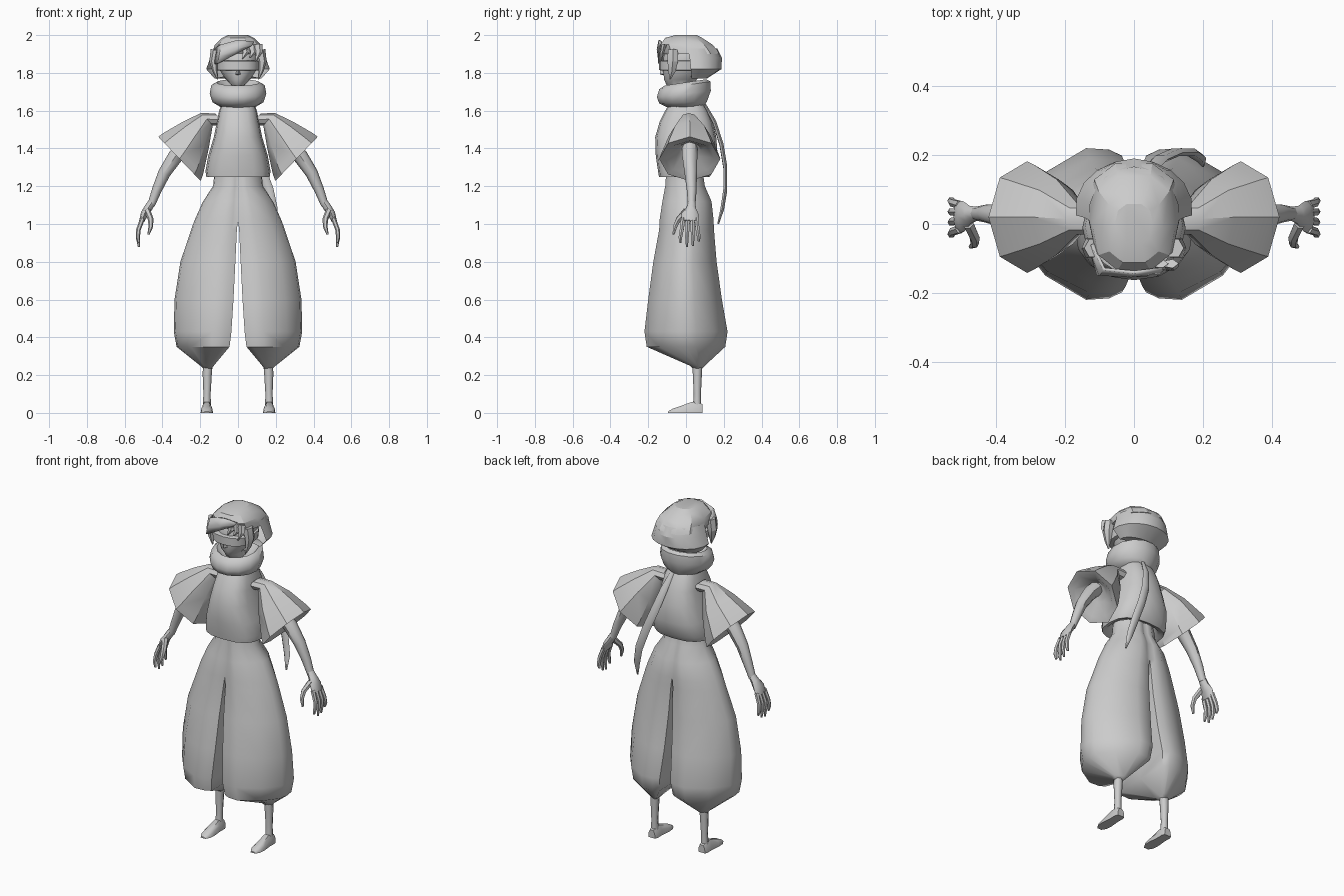
import bpy, bmesh
from math import cos, sin, pi, radians, copysign
from mathutils import Vector


def loft(name, rings, closed=True, caps=True, mirror=False, angle=45, thick=0):
    """Skin a list of equal-length point rings."""
    bm = bmesh.new()
    vs = [[bm.verts.new(p) for p in r] for r in rings]
    n = len(rings[0])
    for a, b in zip(vs, vs[1:]):
        for i in range(n if closed else n - 1):
            j = (i + 1) % n
            bm.faces.new((a[i], a[j], b[j], b[i]))
    if caps and closed:
        bm.faces.new(vs[0])
        bm.faces.new(vs[-1])
    bmesh.ops.recalc_face_normals(bm, faces=bm.faces)
    if mirror:  # drop hidden faces lying on the mirror plane
        inner = [f for f in bm.faces if all(abs(v.co.x) < 1e-4 for v in f.verts)]
        bmesh.ops.delete(bm, geom=inner, context='FACES')
    me = bpy.data.meshes.new(name)
    bm.to_mesh(me)
    bm.free()
    ob = bpy.data.objects.new(name, me)
    bpy.context.collection.objects.link(ob)
    bpy.ops.object.select_all(action='DESELECT')
    ob.select_set(True)
    bpy.context.view_layer.objects.active = ob
    bpy.ops.object.shade_smooth_by_angle(angle=radians(angle))
    if thick:
        ob.modifiers.new("Thickness", 'SOLIDIFY').thickness = thick
    if mirror:
        ob.modifiers.new("Mirror", 'MIRROR')
    return ob


def level(z, rx, yf, yb, tilt=0, n=14, e=1.0, a0=0, a1=360):
    """Horizontal rounded ring from front yf to back yb."""
    pts = []
    count = n if a1 - a0 == 360 else n + 1
    for i in range(count):
        a = radians(a0 + (a1 - a0) * i / n)
        c, s = cos(a), sin(a)
        y = copysign(abs(s) ** e, s)
        y = (yf + yb) / 2 + y * (yb - yf) / 2
        pts.append((copysign(abs(c) ** e, c) * rx, y, z + tilt * y))
    return pts


def tube(name, path, n=8, axis=None, **kw):
    """Tube along (x, y, z, radius in side plane, radius in y)."""
    ps = [Vector(p[:3]) for p in path]
    rings = []
    for i, p in enumerate(path):
        t = Vector(axis) if axis else ps[min(i + 1, len(ps) - 1)] - ps[max(i - 1, 0)]
        u = t.cross(Vector((0, 1, 0))).normalized()
        v = u.cross(t).normalized()
        ru, rv = p[3], p[-1]
        rings.append([ps[i] + u * ru * cos(2 * pi * k / n) + v * rv * sin(2 * pi * k / n)
                      for k in range(n)])
    return loft(name, rings, **kw)


# Baggy trousers: D-shaped half section, mirrored
D = [(0, 0), (0, -.9), (.12, -.98), (.34, -1), (.73, -.68), (.97, -.25), (1, 0),
     (.97, .25), (.73, .68), (.34, 1), (.12, .98), (0, .9)]
legs = [(1.27, 0, .125, -.105, .09), (1.2, 0, .132, -.11, .1), (1.12, 0, .185, -.125, .135),
        (1.02, 0, .23, -.14, .146), (.97, .006, .248, -.142, .148), (.8, .014, .305, -.173, .162),
        (.6, .024, .336, -.2, .19), (.43, .035, .34, -.22, .22), (.35, .045, .325, -.208, .208),
        (.25, .128, .2, .02, .1), (.235, .14, .185, .035, .085)]
loft("trousers", [[(xi + u * (xo - xi), (yf + yb) / 2 + v * (yb - yf) / 2, z) for u, v in D]
                  for z, xi, xo, yf, yb in legs], mirror=True, angle=50)

# Lower legs and feet
tube("lower_leg", [(.16, .06, .26, .026), (.163, .06, .2, .024), (.164, .06, .1, .019),
                   (.165, .058, .03, .022)], mirror=True)
loft("foot", [[(.165 + u * w, y, v * h) for u, v in
               ((-1, 0), (-.9, .6), (-.5, 1), (.5, 1), (.9, .6), (1, 0))]
              for y, w, h in ((.088, .022, .045), (.07, .028, .055), (.03, .027, .058),
                              (-.03, .033, .036), (-.07, .03, .022), (-.095, .015, .008))], mirror=True)

# Short top with flared hem, tucked in underneath
loft("top", [level(*r, n=16, e=.75) for r in
             ((1.64, .085, -.085, .09), (1.6, .1, -.11, .115), (1.54, .112, -.14, .14),
              (1.46, .128, -.163, .16), (1.36, .158, -.16, .168), (1.28, .172, -.148, .145),
              (1.25, .168, -.143, .125), (1.26, .14, -.12, .1), (1.3, .115, -.1, .085))], angle=55)

# Flared sleeves with hollow openings
tube("sleeve", [(.09, .015, 1.553, .045), (.165, .015, 1.555, .045), (.225, .02, 1.468, .1, .11),
                (.29, .02, 1.372, .152), (.31, .02, 1.345, .162), (.302, .02, 1.35, .125),
                (.27, .02, 1.39, .06)], axis=(.72, 0, -.69), mirror=True, angle=40)

# Arms and hands
tube("arm", [(.25, .02, 1.44, .04), (.33, .02, 1.36, .04), (.39, .025, 1.27, .033),
             (.43, .03, 1.18, .026), (.46, .03, 1.1, .02)], mirror=True)
tube("palm", [(.455, .03, 1.115, .02), (.475, .027, 1.085, .022, .026), (.495, .022, 1.055, .02, .045),
              (.51, .02, 1.015, .014, .046)], mirror=True)
for i, (y0, y1, tip) in enumerate(((-.015, -.03, .9), (.01, .005, .878), (.034, .036, .885), (.055, .068, .908))):
    tube(f"finger_{i + 1}", [(.505, y0, 1.03, .013), (.527, (y0 + y1) / 2, .97, .012),
                             (.53, y1, .93, .011), (.524, y1, tip, .006)], n=6, mirror=True)
tube("thumb", [(.48, 0, 1.07, .017), (.462, -.04, 1.025, .015), (.462, -.058, .985, .012),
               (.474, -.066, .945, .006)], n=6, mirror=True)

# Cowl scarf and its trailing ribbon
loft("scarf", [level(*r) for r in
               ((1.615, .085, -.095, .095), (1.645, .135, -.145, .115, .05), (1.69, .15, -.158, .135, .12),
                (1.735, .142, -.145, .132, .15), (1.75, .115, -.115, .11, .15),
                (1.71, .075, -.08, .07, .1))], angle=50)
tube("ribbon", [(.02, .1, 1.63, .012, .008), (.04, .15, 1.54, .022, .011), (.075, .188, 1.42, .025, .012),
                (.12, .208, 1.3, .025, .012), (.165, .208, 1.18, .024, .012),
                (.19, .192, 1.08, .02, .011), (.2, .17, 1.0, .005)], n=6)

# Head, nose and eye band
loft("head", [level(*r) for r in
              ((1.69, .05, -.05, .05), (1.735, .035, -.105, .04), (1.765, .065, -.118, .06),
               (1.82, .1, -.125, .1), (1.9, .112, -.12, .12), (1.96, .08, -.08, .08))], angle=60)
loft("nose", [[(-w, y + .02, z), (0, y, z), (w, y + .02, z)] for z, w, y in
              ((1.82, .008, -.135), (1.793, .014, -.138), (1.787, .012, -.118))], caps=False)
loft("eye_band", [level(z, rx, yf, .1, n=16, e=.8) for z, rx, yf in
                  ((1.865, .11, -.13), (1.862, .118, -.142), (1.815, .114, -.142), (1.812, .105, -.13))], angle=35)

# Hair: faceted crown, back and sides
loft("hair_crown", [level(*r, n=10, e=.8) for r in
                    ((2.0, .055, -.06, .06), (1.985, .085, -.115, .09), (1.95, .122, -.14, .145),
                     (1.92, .132, -.135, .172), (1.9, .136, -.12, .182))], angle=25)
loft("hair_back", [level(z, rx, -yb + sh, yb, n=10, a0=-8, a1=188) for z, rx, yb, sh in
                   ((1.93, .13, .165, .06), (1.88, .148, .19, .08), (1.82, .17, .188, .09),
                    (1.77, .125, .11, .08), (1.785, .06, .06, .06))], closed=False, angle=25)

# Swept fringe, spikes and side locks
loft("fringe_swept", [[(-.125, -.06, 1.93), (-.09, -.135, 1.95), (0, -.145, 1.975), (.085, -.135, 1.965)],
                      [(-.13, -.075, 1.88), (-.1, -.15, 1.89), (-.01, -.155, 1.925), (.075, -.145, 1.948)],
                      [(-.128, -.085, 1.845), (-.108, -.148, 1.85), (-.02, -.148, 1.895), (.07, -.14, 1.942)]],
     closed=False, angle=25, thick=.01)
for i, (x, tip) in enumerate(((.035, 1.875), (.075, 1.88), (.105, 1.86))):
    tube(f"fringe_spike_{i + 1}", [(x, -.115, 1.95, .025, .014), (x + .006, -.125, 1.91, .018, .01),
                                   (x - .012, -.132, tip, .003)], n=5, angle=25)
tube("side_lock", [(.115, -.07, 1.92, .03), (.128, -.07, 1.86, .024, .032), (.122, -.075, 1.81, .014, .022),
                   (.108, -.085, 1.765, .003)], n=6, mirror=True, angle=25)
